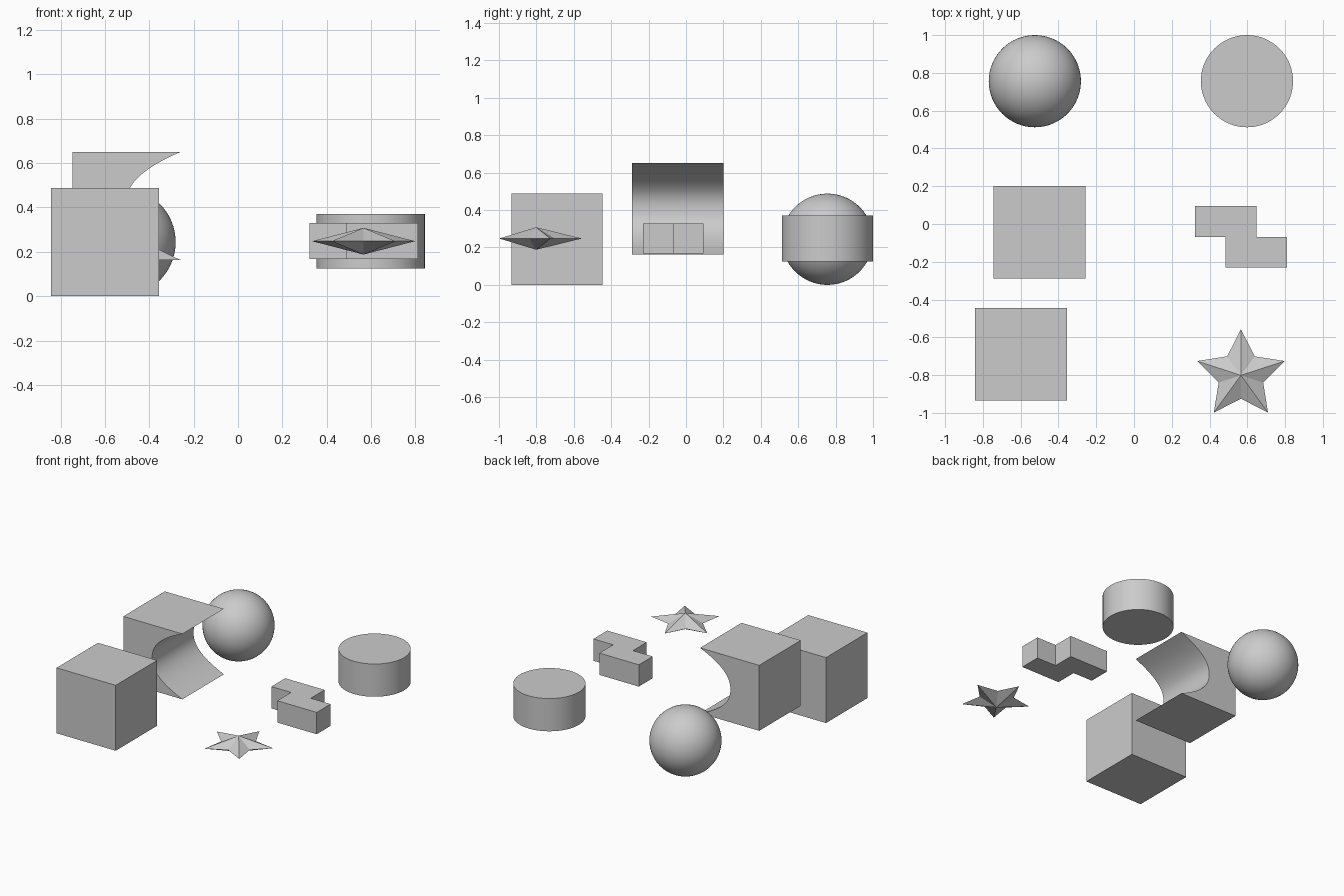
import bpy, bmesh
from math import sin, cos, pi, radians

if "Cube" in bpy.data.objects:
    bpy.data.objects.remove(bpy.data.objects["Cube"])

R = 0.244      # half the common part size
MID = 0.248    # height of the floating parts


def make(name, verts, faces, smooth=None):
    me = bpy.data.meshes.new(name)
    me.from_pydata(verts, [], faces)
    bm = bmesh.new()
    bm.from_mesh(me)
    bmesh.ops.recalc_face_normals(bm, faces=bm.faces)
    bm.to_mesh(me)
    bm.free()
    ob = bpy.data.objects.new(name, me)
    bpy.context.collection.objects.link(ob)
    if smooth:
        bpy.context.view_layer.objects.active = ob
        bpy.ops.object.select_all(action='DESELECT')
        ob.select_set(True)
        bpy.ops.object.shade_smooth_by_angle(angle=radians(smooth))
    return ob


def prism(name, outline, place, lo, hi, smooth=None):
    # extrude a closed outline; place(a, b, h) maps it into 3D
    n = len(outline)
    verts = [place(a, b, h) for h in (lo, hi) for a, b in outline]
    faces = [tuple(range(n)), tuple(range(n, 2 * n))]
    faces += [(i, (i + 1) % n, n + (i + 1) % n, n + i) for i in range(n)]
    return make(name, verts, faces, smooth)


def flat(a, b, h):
    return (a, b, h)


def upright(a, b, h):
    return (a, h, b)


# Sphere
bpy.ops.mesh.primitive_uv_sphere_add(segments=64, ring_count=32, radius=R,
                                     location=(-0.525, 0.756, R))
bpy.context.object.name = "sphere"
bpy.ops.object.shade_smooth()

# Cylinder
bpy.ops.mesh.primitive_cylinder_add(vertices=96, radius=R, depth=R,
                                    location=(0.598, 0.756, MID))
bpy.context.object.name = "cylinder"
bpy.ops.object.shade_smooth_by_angle(angle=radians(30))

# Plain cube
bpy.ops.mesh.primitive_cube_add(size=2 * R, location=(-0.599, -0.690, R))
bpy.context.object.name = "cube"

# Block with a scooped right side
x0, x1, zc, depth = -0.745, -0.257, 0.407, 0.25
steps = 40
scoop = []
for i in range(steps + 1):
    t = -1 + 2 * i / steps
    scoop.append((x1 - depth * (1 - abs(t) ** 2.3), zc + R * t))
prism("scooped_block", scoop + [(x0, zc + R), (x0, zc - R)], upright,
      -0.288, 0.201, smooth=30)

# Stepped bar
c, cx, cy = 0.1627, 0.567, -0.068
half = [(-1.5, 1), (-1.5, 0), (-0.5, 0), (-0.5, -1)]
outline = half + [(-a, -b) for a, b in half]
prism("stepped_bar", [(cx + a * c, cy + b * c) for a, b in outline], flat,
      MID - c / 2, MID + c / 2)

# Five-pointed star with raised centre on both sides
sx, sy, h = 0.566, -0.801, 0.06
verts = []
for i in range(10):
    r = R if i % 2 == 0 else 0.124
    a = pi / 2 + i * pi / 5
    verts.append((sx + r * cos(a), sy + r * sin(a), MID))
verts += [(sx, sy, MID + h), (sx, sy, MID - h)]
make("star", verts, [(i, (i + 1) % 10, k) for k in (10, 11) for i in range(10)])
